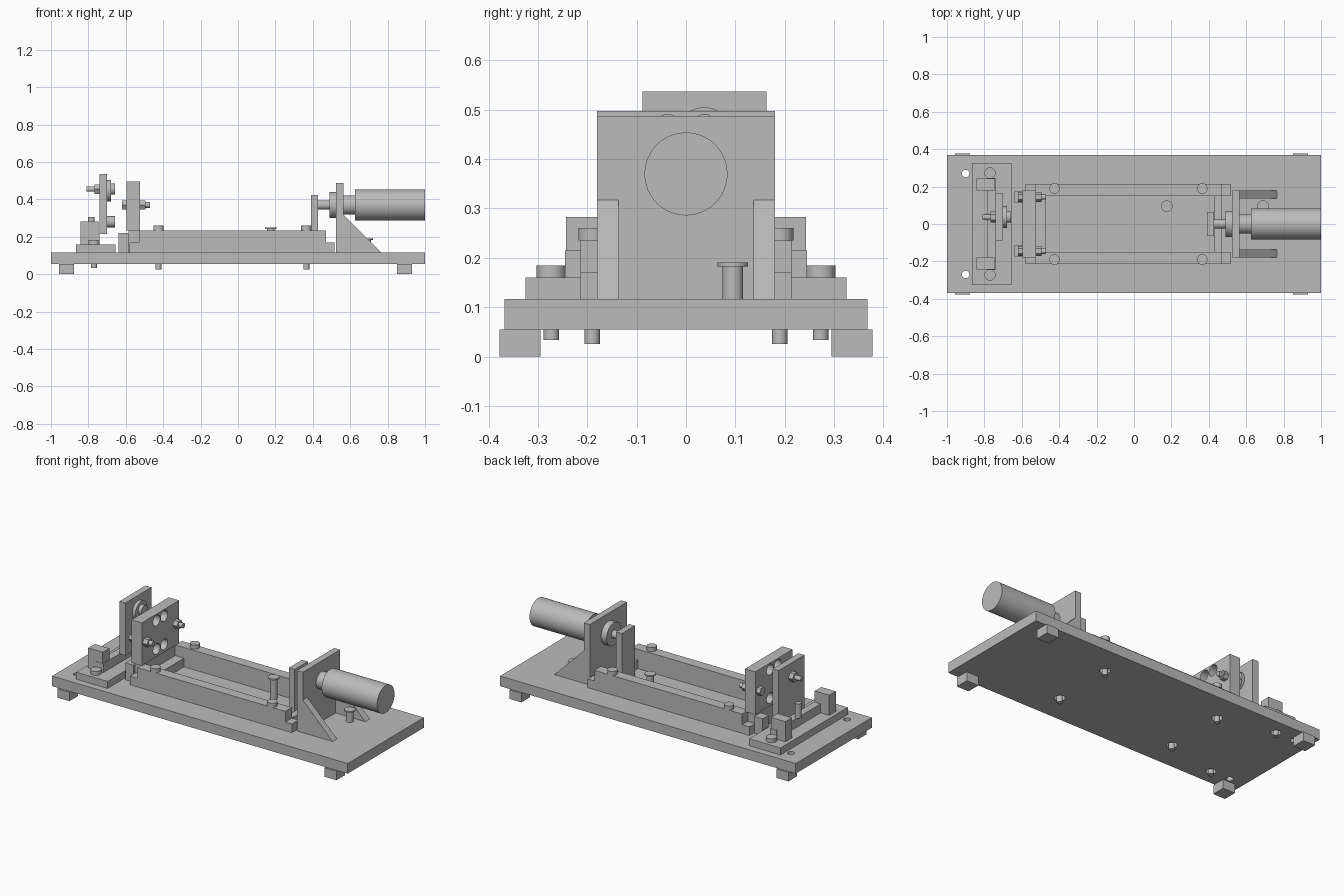
import bpy, bmesh
from mathutils import Matrix

cube = bpy.data.objects.get("Cube")
if cube:
    bpy.data.objects.remove(cube, do_unlink=True)

grey = bpy.data.materials.new("machined_grey")
grey.use_nodes = True
colour = (0.5, 0.5, 0.5, 1)
grey.diffuse_color = colour
grey.node_tree.nodes["Principled BSDF"].inputs["Base Color"].default_value = colour


def finish(name, bm, smooth=False):
    bmesh.ops.recalc_face_normals(bm, faces=bm.faces)
    mesh = bpy.data.meshes.new(name)
    bm.to_mesh(mesh)
    bm.free()
    mesh.materials.append(grey)
    obj = bpy.data.objects.new(name, mesh)
    bpy.context.collection.objects.link(obj)
    if smooth:
        bpy.ops.object.select_all(action='DESELECT')
        obj.select_set(True)
        bpy.context.view_layer.objects.active = obj
        bpy.ops.object.shade_smooth_by_angle()
    return obj


def box(name, x0, x1, y0, y1, z0, z1):
    bm = bmesh.new()
    size = Matrix.Diagonal((x1 - x0, y1 - y0, z1 - z0, 1))
    centre = Matrix.Translation(((x0 + x1) / 2, (y0 + y1) / 2, (z0 + z1) / 2))
    bmesh.ops.create_cube(bm, size=1, matrix=centre @ size)
    return finish(name, bm)


def rod(name, axis, a, b, u, v, r, sides=40):
    """Cylinder from a to b; u, v are y, z for axis X and x, y for axis Z."""
    bm = bmesh.new()
    mid = (a + b) / 2
    if axis == 'X':
        m = Matrix.Translation((mid, u, v)) @ Matrix.Rotation(1.570796, 4, 'Y')
    else:
        m = Matrix.Translation((u, v, mid))
    bmesh.ops.create_cone(bm, cap_ends=True, segments=sides, radius1=r, radius2=r,
                          depth=b - a, matrix=m)
    return finish(name, bm, sides > 6)


def profile_y(name, points, y0, y1):
    """Extrude an x-z outline from y0 to y1."""
    bm = bmesh.new()
    face = bm.faces.new([bm.verts.new((x, y0, z)) for x, z in points])
    ext = bmesh.ops.extrude_face_region(bm, geom=[face])
    verts = [g for g in ext["geom"] if isinstance(g, bmesh.types.BMVert)]
    bmesh.ops.translate(bm, verts=verts, vec=(0, y1 - y0, 0))
    return finish(name, bm)


def drill(target, axis, a, b, u, v, r):
    cutter = rod("drill_cutter", axis, a, b, u, v, r, 32)
    cutter.hide_render = True
    mod = target.modifiers.new("hole", 'BOOLEAN')
    mod.operation = 'DIFFERENCE'
    mod.solver = 'EXACT'
    mod.object = cutter
    bpy.context.view_layer.objects.active = target
    bpy.ops.object.modifier_apply(modifier=mod.name)
    bpy.data.objects.remove(cutter, do_unlink=True)


# Base board and feet
TOP = 0.117
base = box("base_board", -1, 1, -0.368, 0.368, 0.055, TOP)
for s in (-1, 1):
    y0, y1 = sorted((s * 0.295, s * 0.378))
    for x in (-0.917, 0.89):
        box("foot", x - 0.041, x + 0.041, y0, y1, 0, 0.055)
    drill(base, 'Z', 0, 0.2, -0.9, s * 0.27, 0.02)

# Bed: side rails with low end tabs, joined by cross bars
rail = [(-0.58, TOP), (0.515, TOP), (0.515, 0.17), (0.47, 0.17),
        (0.47, 0.235), (-0.53, 0.235), (-0.53, 0.17), (-0.58, 0.17)]
for s in (-1, 1):
    y0, y1 = sorted((s * 0.15, s * 0.214))
    profile_y("bed_rail", rail, y0, y1)
    for x in (-0.425, 0.365):
        drill(base, 'Z', 0.03, 0.085, x, s * 0.19, 0.03)
        rod("rail_bolt_head", 'Z', 0.235, 0.26, x, s * 0.19, 0.028)
        rod("rail_bolt_shaft", 'Z', 0.025, 0.235, x, s * 0.19, 0.016)
box("bed_cross_bar", 0.43, 0.47, -0.15, 0.15, TOP, 0.17)
box("bed_cross_bar", -0.53, -0.47, -0.15, 0.15, TOP, 0.17)

# Motor bracket with triangular gussets
box("motor_plate", 0.525, 0.565, -0.18, 0.18, TOP, 0.487)
for s in (-1, 1):
    y0, y1 = sorted((s * 0.137, s * 0.18))
    profile_y("gusset", [(0.565, TOP), (0.765, TOP), (0.565, 0.317)], y0, y1)

# Motor, neck, coupling flange, shaft and bearing block
AXIS = 0.37
rod("motor_body", 'X', 0.625, 1, 0, AXIS, 0.084, 64)
rod("motor_neck", 'X', 0.565, 0.625, 0, AXIS, 0.052)
rod("coupling_flange", 'X', 0.488, 0.525, 0, AXIS, 0.07)
rod("drive_shaft", 'X', 0.425, 0.49, 0, AXIS, 0.024)
box("bearing_block", 0.39, 0.428, -0.063, 0.063, TOP, 0.423)

# Loose standing pins
for x, z in ((0.175, 0.25), (0.69, 0.19)):
    rod("pin_shaft", 'Z', TOP, z - 0.008, x, 0.095, 0.021)
    rod("pin_head", 'Z', z - 0.008, z, x, 0.095, 0.031)

# Drilled plate on its foot
box("drilled_plate_foot", -0.585, -0.53, -0.16, 0.16, TOP, 0.235)
plate = box("drilled_plate", -0.595, -0.525, -0.18, 0.18, 0.235, 0.497)
for y in (-0.037, 0.037):
    for z in (AXIS - 0.087, AXIS + 0.087):
        drill(plate, 'X', -0.65, -0.45, y, z, 0.033)
for s in (-1, 1):
    y = s * 0.145
    box("plate_support", -0.64, -0.585, y - 0.03, y + 0.03, TOP, 0.22)
    rod("plate_bolt_head", 'X', -0.62, -0.595, y, AXIS, 0.027, 6)
    rod("plate_bolt_shaft", 'X', -0.62, -0.47, y, AXIS, 0.015)
    rod("plate_bolt_nut", 'X', -0.525, -0.495, y, AXIS, 0.027, 6)

# Rear mount: pad, cross wall and end blocks
pad = box("rear_pad", -0.867, -0.655, -0.325, 0.325, TOP, 0.16)
box("rear_wall", -0.785, -0.74, -0.245, 0.245, 0.16, 0.215)
for s in (-1, 1):
    y0, y1 = sorted((s * 0.18, s * 0.243))
    box("rear_end_block", -0.843, -0.745, y0, y1, 0.16, 0.283)
    drill(base, 'Z', 0.03, 0.085, -0.77, s * 0.273, 0.028)
    rod("rear_bolt_head", 'Z', 0.16, 0.184, -0.77, s * 0.273, 0.03)
    rod("rear_bolt_shaft", 'Z', 0.033, 0.16, -0.77, s * 0.273, 0.016)

# Upright rear plate with roller and screws
box("rear_plate", -0.74, -0.7, -0.088, 0.163, 0.215, 0.537)
rod("roller_disc", 'X', -0.7, -0.68, 0.037, 0.447, 0.058)
rod("roller_hub", 'X', -0.68, -0.658, 0.037, 0.455, 0.03)
rod("roller_screw", 'X', -0.81, -0.74, 0.037, 0.455, 0.014)
rod("roller_nut", 'X', -0.768, -0.74, 0.037, 0.455, 0.03, 6)
rod("lower_roller", 'X', -0.7, -0.658, 0.037, 0.28, 0.03)
rod("clamp_screw", 'Z', 0.215, 0.305, -0.785, 0.037, 0.018)
